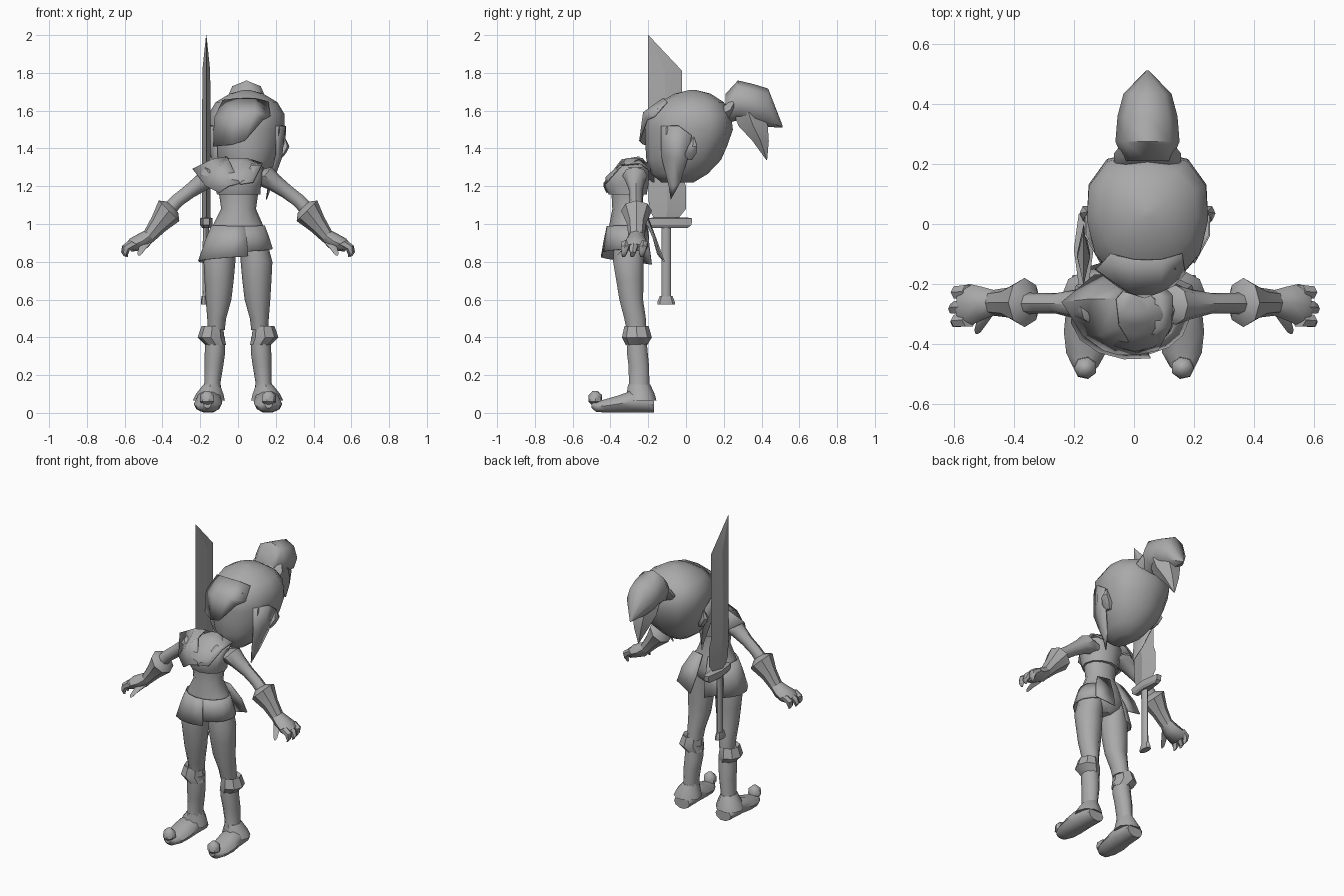
import bpy, bmesh, math
from mathutils import Vector, Euler

grey = bpy.data.materials.new("plain grey")
grey.diffuse_color = (0.4, 0.4, 0.4, 1)


def finish(name, bm, angle=45):
    bmesh.ops.recalc_face_normals(bm, faces=bm.faces)
    me = bpy.data.meshes.new(name)
    bm.to_mesh(me)
    bm.free()
    me.materials.append(grey)
    ob = bpy.data.objects.new(name, me)
    bpy.context.collection.objects.link(ob)
    bpy.ops.object.select_all(action='DESELECT')
    ob.select_set(True)
    bpy.context.view_layer.objects.active = ob
    bpy.ops.object.shade_smooth_by_angle(angle=math.radians(angle))
    return ob


def loft(name, rings, n=10, tx=0, ty=0, angle=45, mx=None):
    """Skin rings (x, y, z, rx, ry), tilted by tx / ty degrees; mx mirrors about x = mx."""
    rot = Euler((math.radians(tx), math.radians(ty), 0))
    for side in ((1,) if mx is None else (1, -1)):
        bm = bmesh.new()
        loops = []
        for x, y, z, rx, ry in rings:
            loop = []
            for i in range(n):
                a = math.tau * i / n
                v = Vector((rx * math.cos(a), ry * math.sin(a), 0))
                v.rotate(rot)
                v += Vector((x, y, z))
                if side < 0:
                    v.x = 2 * mx - v.x
                loop.append(bm.verts.new(v))
            loops.append(loop)
        for a, b in zip(loops, loops[1:]):
            for i in range(n):
                j = (i + 1) % n
                bm.faces.new((a[i], a[j], b[j], b[i]))
        bm.faces.new(loops[0])
        bm.faces.new(loops[-1])
        bmesh.ops.remove_doubles(bm, verts=bm.verts, dist=0.0005)
        ob = finish(name if side > 0 else name + "_mirrored", bm, angle)
    return ob


def sheet(name, rows, mx=None, thick=0.006):
    """Thin cloth or hair patch from a small grid of points."""
    for side in ((1,) if mx is None else (1, -1)):
        bm = bmesh.new()
        g = [[bm.verts.new((x if side > 0 else 2 * mx - x, y, z)) for x, y, z in r] for r in rows]
        for a, b in zip(g, g[1:]):
            for i in range(len(a) - 1):
                bm.faces.new((a[i], a[i + 1], b[i + 1], b[i]))
        bmesh.ops.remove_doubles(bm, verts=bm.verts, dist=0.0005)
        ob = finish(name if side > 0 else name + "_mirrored", bm, 50)
        m = ob.modifiers.new("thickness", 'SOLIDIFY')
        m.thickness = thick
        m.offset = 0


# legs, boots and curled shoes
loft("leg", [(.085, -.30, .90, .07, .085), (.098, -.305, .80, .084, .085), (.1, -.297, .7, .077, .076),
             (.103, -.29, .6, .068, .066), (.113, -.27, .5, .05, .06), (.115, -.262, .44, .045, .055)], mx=0)
loft("boot_cuff", [(.118, -.262, .36, .055, .057), (.143, -.26, .40, .071, .079),
                   (.136, -.262, .46, .057, .064), (.13, -.262, .44, .045, .05)], 8, angle=35, mx=0)
loft("boot_shaft", [(.14, -.25, .10, .055, .06), (.135, -.248, .16, .042, .057), (.128, -.25, .25, .05, .057),
                    (.122, -.258, .32, .054, .058), (.12, -.262, .40, .052, .055)], mx=0)
loft("ankle_flare", [(.152, -.237, .065, .088, .082), (.148, -.24, .10, .075, .075),
                     (.138, -.248, .15, .045, .06)], 9, mx=0)
loft("shoe", [(.15, -.17, .04, .055, .04), (.152, -.21, .055, .066, .055), (.155, -.29, .06, .072, .06),
              (.16, -.36, .047, .074, .047), (.16, -.43, .037, .066, .036), (.162, -.475, .033, .043, .03),
              (.162, -.50, .045, .02, .02)], 10, tx=90, mx=0)
loft("toe_ball", [(.162, -.48, .038, .015, .015), (.162, -.48, .06, .04, .038),
                  (.162, -.48, .095, .038, .036), (.162, -.48, .117, .012, .012)], 7, mx=0)

# body
loft("hips", [(0, -.30, .83, .05, .06), (0, -.30, .87, .13, .095), (0, -.30, .93, .155, .105),
              (0, -.305, 1.0, .13, .1), (.003, -.31, 1.08, .092, .08), (.003, -.31, 1.17, .105, .085)], 12)
loft("bodice", [(.003, -.308, 1.155, .115, .1), (.003, -.315, 1.20, .118, .115), (.003, -.31, 1.25, .13, .115),
                (.005, -.285, 1.30, .13, .085), (.005, -.275, 1.33, .08, .06), (.005, -.27, 1.35, .045, .04)], 12)

# skirt: two wrapped panels from the waist to an uneven hem
def skirt_panel(name, start, end, hem_start, hem_end, flare):
    rows = []
    for t, grow in ((0, 0), (.45, .5), (1, 1)):
        row = []
        for i in range(8):
            f = i / 7
            a = math.radians(start + (end - start) * f)
            hem = hem_start + (hem_end - hem_start) * f
            r = 1 + flare * grow
            row.append((.14 * r * math.cos(a), -.31 + .108 * (1 + flare * .6 * grow) * math.sin(a),
                        .99 + (hem - .99) * t))
        rows.append(row)
    sheet(name, rows)


skirt_panel("skirt_right", 285, 115, .83, .785, .5)
skirt_panel("skirt_left", 262, 425, .85, .88, .3)
sheet("coat_tail", [[(.02, -.2, 1.03), (.1, -.22, 1.03)], [(.03, -.155, .91), (.15, -.175, .93)],
                    [(.05, -.115, .80), (.17, -.15, .84)]], mx=0)

# shoulder wrap and collar
sheet("shoulder_wrap", [[(0, -.18, 1.3), (-.06, -.25, 1.355), (-.05, -.34, 1.34), (.01, -.435, 1.215)],
                        [(-.07, -.17, 1.29), (-.14, -.25, 1.34), (-.11, -.37, 1.29), (-.05, -.435, 1.2)],
                        [(-.13, -.17, 1.22), (-.24, -.26, 1.29), (-.17, -.37, 1.2), (-.1, -.42, 1.165)]])
sheet("collar", [[(.01, -.435, 1.21), (.07, -.35, 1.31), (.07, -.25, 1.34), (.0, -.19, 1.32)],
                 [(.08, -.42, 1.22), (.125, -.34, 1.31), (.13, -.24, 1.32), (.08, -.19, 1.28)]])

# arms, gloves and fingers
loft("arm", [(.09, -.27, 1.25, .05, .055), (.14, -.27, 1.255, .062, .066), (.19, -.268, 1.22, .047, .05),
             (.26, -.265, 1.17, .038, .034), (.32, -.265, 1.125, .036, .034), (.4, -.265, 1.04, .04, .04)],
     8, ty=130, mx=0)
loft("glove_cuff", [(.345, -.263, 1.09, .04, .04), (.365, -.262, 1.07, .077, .082), (.42, -.262, 1.0, .052, .05),
                    (.475, -.263, .93, .036, .042)], 8, ty=135, angle=40, mx=0)
loft("palm", [(.465, -.263, .94, .035, .042), (.505, -.265, .91, .044, .055), (.55, -.27, .89, .04, .07),
              (.58, -.275, .875, .025, .065)], 8, ty=125, mx=0)
for k, (y, x2) in enumerate(((-.225, .605), (-.275, .618), (-.32, .61))):
    loft("finger_%d" % (k + 1), [(.55, y, .9, .028, .025), (.592, y - .003, .875, .023, .023),
                                 (x2 - .01, y - .008, .845, .014, .017), (x2 - .018, y - .01, .828, .007, .009)],
         6, ty=150, mx=0)
loft("thumb", [(.485, -.29, .90, .025, .025), (.505, -.325, .875, .02, .023),
               (.52, -.355, .845, .013, .014), (.525, -.365, .835, .004, .004)], 6, tx=50, mx=0)

# head, widened toward the back
C = .045
head = loft("head", [(C, -.045, 1.22, .055, .085), (C, -.035, 1.265, .115, .15), (C, -.012, 1.34, .165, .198),
                     (C, .003, 1.42, .19, .218), (C, .015, 1.5, .202, .233), (C, .014, 1.58, .202, .225),
                     (C, .03, 1.645, .162, .17), (C, .035, 1.69, .088, .095), (C, .035, 1.71, .015, .015)], 12)
for v in head.data.vertices:
    if v.co.y > 0:
        v.co.x = C + (v.co.x - C) * (1 + .45 * (v.co.y / .25) ** 2)

# swept fringe, side locks and pointed ears
sheet("fringe", [[(-.08, -.1, 1.655), (.0, -.12, 1.665), (.09, -.12, 1.665), (.16, -.1, 1.645)],
                 [(-.125, -.15, 1.56), (-.02, -.225, 1.58), (.09, -.225, 1.59), (.17, -.165, 1.57)],
                 [(-.13, -.15, 1.41), (-.03, -.225, 1.42), (.035, -.245, 1.44), (.13, -.205, 1.55)]])
sheet("side_lock", [[(.2, -.13, 1.52), (.25, -.04, 1.52), (.25, .03, 1.47)],
                    [(.2, -.13, 1.36), (.23, -.06, 1.35), (.225, .01, 1.35)],
                    [(.16, -.09, 1.2), (.175, -.065, 1.2), (.18, -.03, 1.22)],
                    [(.15, -.08, 1.13), (.15, -.08, 1.13), (.15, -.08, 1.13)]], mx=C)
loft("ear", [(.21, .015, 1.34, .015, .02), (.23, .025, 1.375, .025, .035), (.25, .035, 1.41, .022, .028),
             (.245, .04, 1.46, .003, .003)], 6, mx=C)

# ponytail with its band and a lower lock
loft("hair_band", [(C, .175, 1.575, .09, .085), (C, .195, 1.585, .112, .1), (C, .235, 1.605, .112, .1),
                   (C, .255, 1.615, .085, .085)], 10, tx=62)
loft("ponytail", [(C, .21, 1.61, .08, .08), (C, .275, 1.655, .107, .105), (C, .36, 1.635, .1, .105),
                  (C, .435, 1.615, .08, .102), (C, .512, 1.515, .004, .004)], 8, tx=90, angle=50)
loft("ponytail_lower_lock", [(C, .33, 1.59, .085, .09), (C, .355, 1.52, .08, .09), (C, .395, 1.44, .05, .05),
                             (C, .427, 1.34, .003, .003)], 6)

# sword carried behind the right shoulder
S = -.168
loft("sword_blade", [(S, -.105, 1.03, .022, .065), (S, -.098, 1.08, .022, .098), (S, -.1, 1.2, .022, .1),
                     (S, -.11, 1.25, .022, .09), (S, -.11, 1.81, .021, .09), (S, -.2, 2.0, .001, .001)], 4, angle=20)
loft("sword_guard", [(S, -.085, .98, .022, .11), (S, -.085, .995, .033, .132),
                     (S, -.085, 1.03, .033, .136), (S, -.085, 1.035, .02, .1)], 6, angle=30)
loft("sword_handle", [(S - .005, -.105, .6, .016, .025), (S - .002, -.105, .99, .016, .025)], 8)
loft("sword_pommel", [(S - .007, -.105, .575, .022, .047), (S - .007, -.105, .59, .022, .045),
                      (S - .007, -.105, .62, .017, .033)], 8, angle=30)
